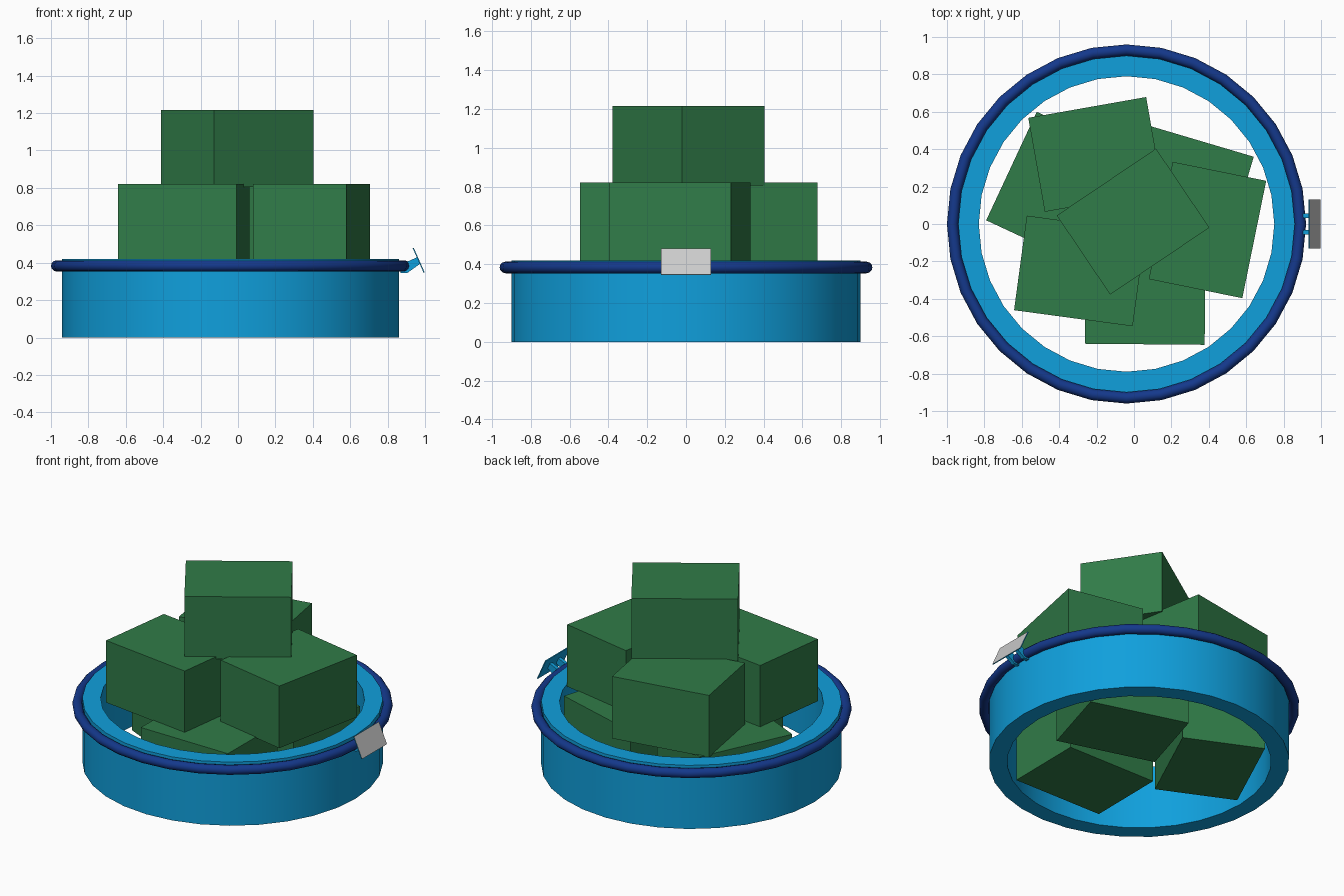
import bpy, bmesh
from math import radians, sin, cos, pi
from mathutils import Matrix, Vector

if "Cube" in bpy.data.objects:
    bpy.data.objects.remove(bpy.data.objects["Cube"])

CX = -0.04  # ring centre in x


def material(name, rgb):
    m = bpy.data.materials.new(name)
    m.diffuse_color = (*rgb, 1)
    m.use_nodes = True
    m.node_tree.nodes["Principled BSDF"].inputs["Base Color"].default_value = m.diffuse_color
    return m


BLUE = material("light_blue", (0.005, 0.35, 0.72))
NAVY = material("navy", (0.007, 0.04, 0.26))
GREEN = material("green", (0.03, 0.20, 0.065))
SILVER = material("silver", (0.6, 0.6, 0.6))


def finish(name, bm, mat, smooth=False):
    bmesh.ops.recalc_face_normals(bm, faces=bm.faces)
    me = bpy.data.meshes.new(name)
    bm.to_mesh(me)
    bm.free()
    me.materials.append(mat)
    ob = bpy.data.objects.new(name, me)
    bpy.context.collection.objects.link(ob)
    if smooth:
        bpy.ops.object.select_all(action='DESELECT')
        bpy.context.view_layer.objects.active = ob
        ob.select_set(True)
        bpy.ops.object.shade_smooth_by_angle(angle=radians(40))
    return ob


def revolve(name, profile, mat, n=32):
    """Spin a closed (radius, z) profile around the ring centre."""
    bm = bmesh.new()
    rows = []
    for i in range(n):
        a = 2 * pi * i / n
        rows.append([bm.verts.new((CX + r * cos(a), r * sin(a), z)) for r, z in profile])
    for i in range(n):
        p, q = rows[i], rows[(i + 1) % n]
        for j in range(len(profile)):
            k = (j + 1) % len(profile)
            bm.faces.new((p[j], q[j], q[k], p[k]))
    return finish(name, bm, mat, smooth=True)


def box(name, size, matrix, mat):
    bm = bmesh.new()
    bmesh.ops.create_cube(bm, size=1, matrix=matrix @ Matrix.Diagonal((*size, 1)))
    return finish(name, bm, mat)


# Open band and the round trim near its top
revolve("band", [(0.79, 0), (0.90, 0), (0.90, 0.42), (0.79, 0.42)], BLUE)
revolve("trim_ring", [(0.93 + 0.03 * cos(2 * pi * i / 12), 0.383 + 0.03 * sin(2 * pi * i / 12))
                      for i in range(12)], NAVY)

# Stacked blocks: x, y, bottom z, turn in degrees
blocks = [
    (0.06, -0.388, 0.005, -0.5), (-0.424, 0.202, 0.005, 65), (0.261, 0.206, 0.005, -16.5),
    (-0.206, 0.372, 0.41, 10), (0.393, -0.032, 0.41, 78.5), (-0.29, -0.251, 0.41, -7.7),
    (-0.005, 0.013, 0.806, 34),
]
for i, (x, y, z, turn) in enumerate(blocks):
    m = Matrix.Translation((x, y, z + 0.205)) @ Matrix.Rotation(radians(turn), 4, 'Z')
    box(f"block_{i + 1}", (0.64, 0.51, 0.41), m, GREEN)

# Tilted tag with a silver outer face
tilt = Matrix.Translation((0.966, 0, 0.413)) @ Matrix.Rotation(radians(-24), 4, 'Y')
tag = box("tag_plate", (0.006, 0.26, 0.145), tilt, BLUE)
tag.data.materials.append(SILVER)
for f in tag.data.polygons:
    if f.normal.x > 0.8:
        f.material_index = 1

# Two brackets holding the tag
outline = [(0.87, 0.345), (0.905, 0.345), (0.975, 0.395), (0.96, 0.43), (0.87, 0.39)]
for name, y in (("bracket_front", -0.045), ("bracket_back", 0.045)):
    bm = bmesh.new()
    face = bm.faces.new([bm.verts.new((x, y - 0.012, z)) for x, z in outline])
    ext = bmesh.ops.extrude_face_region(bm, geom=[face])
    bmesh.ops.translate(bm, vec=Vector((0, 0.024, 0)),
                        verts=[v for v in ext["geom"] if isinstance(v, bmesh.types.BMVert)])
    finish(name, bm, BLUE)
